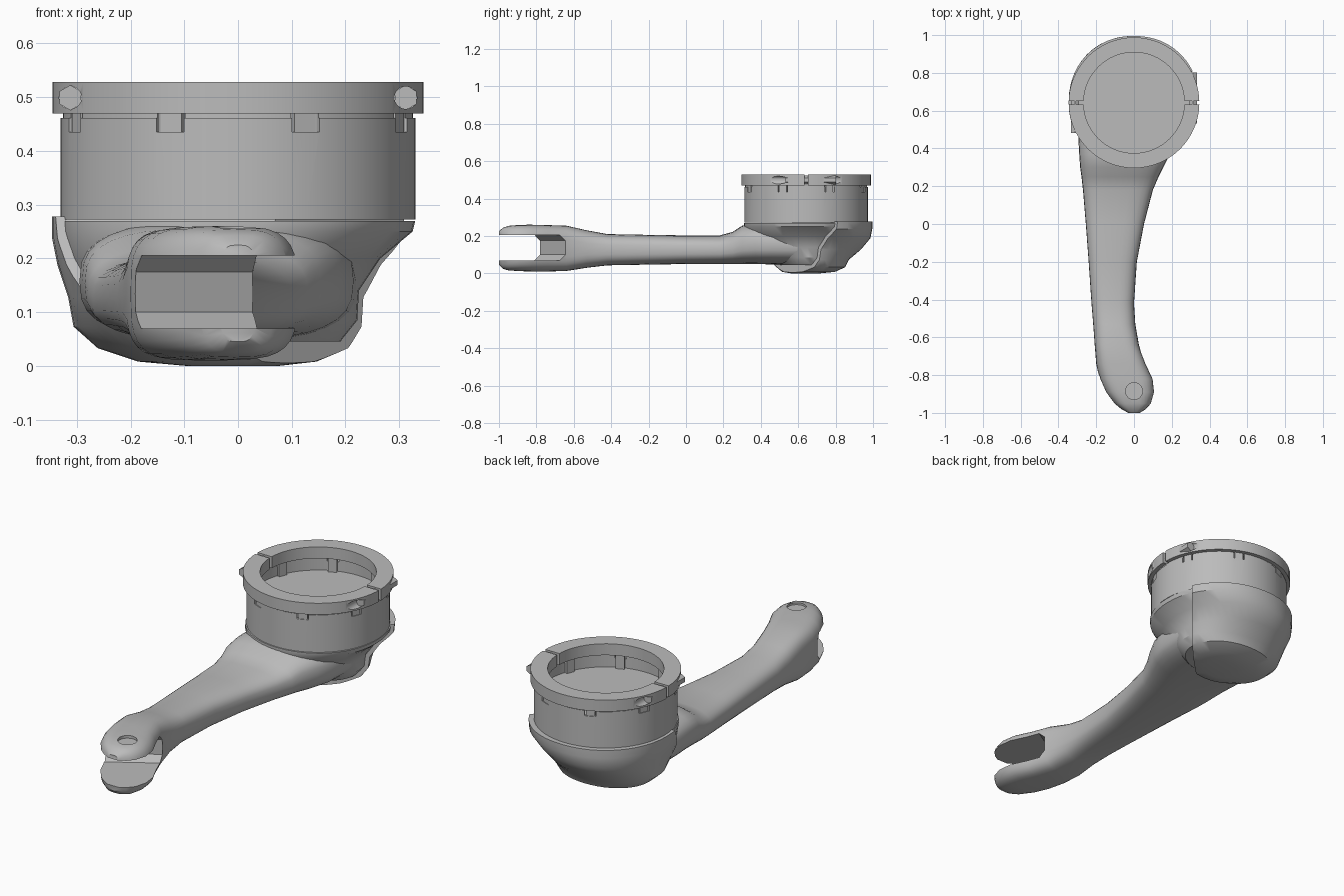
import bpy, bmesh, math
from mathutils import Matrix

cube = bpy.data.objects.get("Cube")
if cube:
    bpy.data.objects.remove(cube)

grey = bpy.data.materials.new("plain grey")
grey.use_nodes = True
colour = (0.5, 0.5, 0.5, 1)
grey.diffuse_color = colour
grey.node_tree.nodes["Principled BSDF"].inputs["Base Color"].default_value = colour

CUP_Y = 0.642  # centre of the round cup


def make(name, bm):
    bmesh.ops.recalc_face_normals(bm, faces=bm.faces)
    mesh = bpy.data.meshes.new(name)
    bm.to_mesh(mesh)
    bm.free()
    mesh.materials.append(grey)
    obj = bpy.data.objects.new(name, mesh)
    bpy.context.collection.objects.link(obj)
    return obj


def activate(obj):
    bpy.ops.object.select_all(action="DESELECT")
    obj.select_set(True)
    bpy.context.view_layer.objects.active = obj


def smooth(obj, degrees=35):
    activate(obj)
    bpy.ops.object.shade_smooth_by_angle(angle=math.radians(degrees))


def carve(obj, cutter):
    activate(obj)
    mod = obj.modifiers.new("carve", "BOOLEAN")
    mod.operation = "DIFFERENCE"
    mod.solver = "EXACT"
    mod.object = cutter
    bpy.ops.object.modifier_apply(modifier=mod.name)
    bpy.data.objects.remove(cutter)


def loft(rings):
    """Skin a list of point rings and close both ends."""
    bm = bmesh.new()
    loops = [[bm.verts.new(p) for p in ring] for ring in rings]
    count = len(loops[0])
    for a, b in zip(loops, loops[1:]):
        for i in range(count):
            j = (i + 1) % count
            bm.faces.new((a[i], a[j], b[j], b[i]))
    bm.faces.new(loops[0])
    bm.faces.new(loops[-1])
    return bm


def oval(lo_u, hi_u, lo_v, hi_v, power=2, count=32):
    """Rounded outline filling a rectangle; higher power is squarer."""
    points = []
    for i in range(count):
        t = 2 * math.pi * i / count
        c, s = math.cos(t), math.sin(t)
        u = math.copysign(abs(c) ** (2 / power), c)
        v = math.copysign(abs(s) ** (2 / power), s)
        points.append(((lo_u + hi_u + u * (hi_u - lo_u)) / 2,
                       (lo_v + hi_v + v * (hi_v - lo_v)) / 2))
    return points


def lathe(name, profile, count=64):
    """Spin a closed (radius, height) profile around the cup axis."""
    bm = bmesh.new()
    loops = [[bm.verts.new((r * math.cos(2 * math.pi * i / count),
                            CUP_Y + r * math.sin(2 * math.pi * i / count), z))
              for i in range(count)] for r, z in profile]
    for a, b in zip(loops, loops[1:] + loops[:1]):
        for i in range(count):
            j = (i + 1) % count
            bm.faces.new((a[i], a[j], b[j], b[i]))
    bmesh.ops.remove_doubles(bm, verts=bm.verts, dist=1e-5)
    return make(name, bm)


def add_box(bm, size, centre, turn=0, pivot=(0, 0, 0)):
    matrix = (Matrix.Translation(pivot) @ Matrix.Rotation(turn, 4, "Z")
              @ Matrix.Translation(centre) @ Matrix.Diagonal((*size, 1)))
    bmesh.ops.create_cube(bm, size=1, matrix=matrix)


def add_rod(bm, radius, depth, centre, sides, along_y=False):
    turn = Matrix.Rotation(math.pi / 2, 4, "X") if along_y else Matrix()
    bmesh.ops.create_cone(bm, cap_ends=True, segments=sides, radius1=radius,
                          radius2=radius, depth=depth,
                          matrix=Matrix.Translation(centre) @ turn)


# Curved arm: y, then x range, then z range; the fork end is squarer
ARM = [(-1, -0.035, 0.035, 0.045, 0.225), (-0.98, -0.07, 0.066, 0.025, 0.243),
       (-0.95, -0.107, 0.093, 0.016, 0.254), (-0.89, -0.152, 0.111, 0.012, 0.26),
       (-0.82, -0.183, 0.103, 0.01, 0.26), (-0.74, -0.2, 0.065, 0.01, 0.258),
       (-0.64, -0.208, 0.026, 0.013, 0.255), (-0.53, -0.216, 0.007, 0.03, 0.23),
       (-0.42, -0.225, 0, 0.043, 0.21), (-0.2, -0.24, 0.015, 0.047, 0.206),
       (0, -0.255, 0.053, 0.05, 0.203), (0.18, -0.27, 0.1, 0.05, 0.203),
       (0.25, -0.278, 0.13, 0.05, 0.222), (0.3, -0.285, 0.155, 0.05, 0.255),
       (0.37, -0.29, 0.19, 0.05, 0.268), (0.46, -0.295, 0.215, 0.048, 0.268),
       (0.6, -0.295, 0.222, 0.045, 0.268)]
arm = make("arm", loft([[(x, y, z) for x, z in
                         oval(a, b, c, d, 3.5 if y < -0.6 else 2.8)]
                        for y, a, b, c, d in ARM]))

# Fork slot, set square to the bent end of the arm
bm = bmesh.new()
add_box(bm, (0.8, 0.6, 0.135), (0, -0.3, 0), math.radians(32), (-0.085, -0.715, 0.1375))
bmesh.ops.bevel(bm, geom=bm.edges[:], offset=0.03, segments=1, affect="EDGES")
carve(arm, make("slot_cutter", bm))

# Shallow round seat on the upper fork prong
bm = bmesh.new()
add_rod(bm, 0.045, 0.1, (0, -0.885, 0.296), 24)
carve(arm, make("seat_cutter", bm))
smooth(arm)

# Bowl under the cup: z, then x range, then y range
BOWL = [(0.27, -0.33, 0.33, 0.31, 0.98), (0.25, -0.33, 0.325, 0.31, 0.98),
        (0.2, -0.32, 0.265, 0.325, 0.97), (0.14, -0.3, 0.225, 0.38, 0.92),
        (0.085, -0.29, 0.222, 0.46, 0.855), (0.045, -0.245, 0.19, 0.5, 0.835),
        (0.02, -0.17, 0.13, 0.53, 0.78), (0.012, -0.08, 0.06, 0.58, 0.7)]


def bowl_mesh(grow, drop):
    return loft([[(x, y, z - drop) for x, y in
                  oval(a - grow, b + grow, c - grow, d + grow, 2.1, 48)]
                 for z, a, b, c, d in BOWL])


# The front of the bowl stays above the arm's underside
bm = bowl_mesh(0, 0)
for v in bm.verts:
    v.co.z = max(v.co.z, 0.045)
bmesh.ops.remove_doubles(bm, verts=bm.verts, dist=1e-5)
smooth(make("bowl", bm))

# Rear cover: a slightly larger bowl trimmed by two slanted planes
bm = bowl_mesh(0.016, 0.012)
for v in bm.verts:
    if v.co.z > 0.25:
        v.co.z = 0.278
for point, normal in (((0.08, 0.566, 0.1), (-0.7, 0.7, -0.06)),
                      ((0, 0.56, 0.25), (0, 1, -0.48))):
    bmesh.ops.bisect_plane(bm, geom=bm.verts[:] + bm.edges[:] + bm.faces[:],
                           plane_co=point, plane_no=normal, clear_inner=True)
    rim = [e for e in bm.edges if e.is_boundary]
    bmesh.ops.holes_fill(bm, edges=rim, sides=0)
smooth(make("rear_cover", bm))

# Thin-walled cup with a raised floor and a narrow lip under the ring
cup = lathe("cup", [(0.0, 0.272), (0.33, 0.272), (0.33, 0.461), (0.326, 0.461),
                    (0.326, 0.47), (0.316, 0.47), (0.316, 0.388), (0.0, 0.388)])

# Eight wall notches, each holding a peg that carries the clamp ring
notches, pegs = bmesh.new(), bmesh.new()
for k in range(8):
    turn = math.radians(22.5 + 45 * k)
    add_box(notches, (0.08, 0.055, 0.06), (0.34, 0, 0.465), turn, (0, CUP_Y, 0))
    add_box(pegs, (0.026, 0.042, 0.09), (0.313, 0, 0.43), turn, (0, CUP_Y, 0))
carve(cup, make("notch_cutter", notches))
smooth(cup)
make("pegs", pegs)

# Split clamp ring with a slit and a cross bolt on each side
ring = lathe("clamp_ring", [(0.346, 0.47), (0.346, 0.528), (0.267, 0.528), (0.267, 0.47)])
slits, holes, bolts = bmesh.new(), bmesh.new(), bmesh.new()
for side in (-1, 1):
    add_box(slits, (0.2, 0.018, 0.2), (side * 0.32, CUP_Y, 0.5))
    add_rod(holes, 0.021, 0.8, (side * 0.312, CUP_Y, 0.499), 20, True)
    add_rod(bolts, 0.0235, 0.27, (side * 0.312, CUP_Y + side * 0.025, 0.499), 6, True)
carve(ring, make("slit_cutter", slits))
carve(ring, make("hole_cutter", holes))
smooth(ring)
make("clamp_bolts", bolts)
